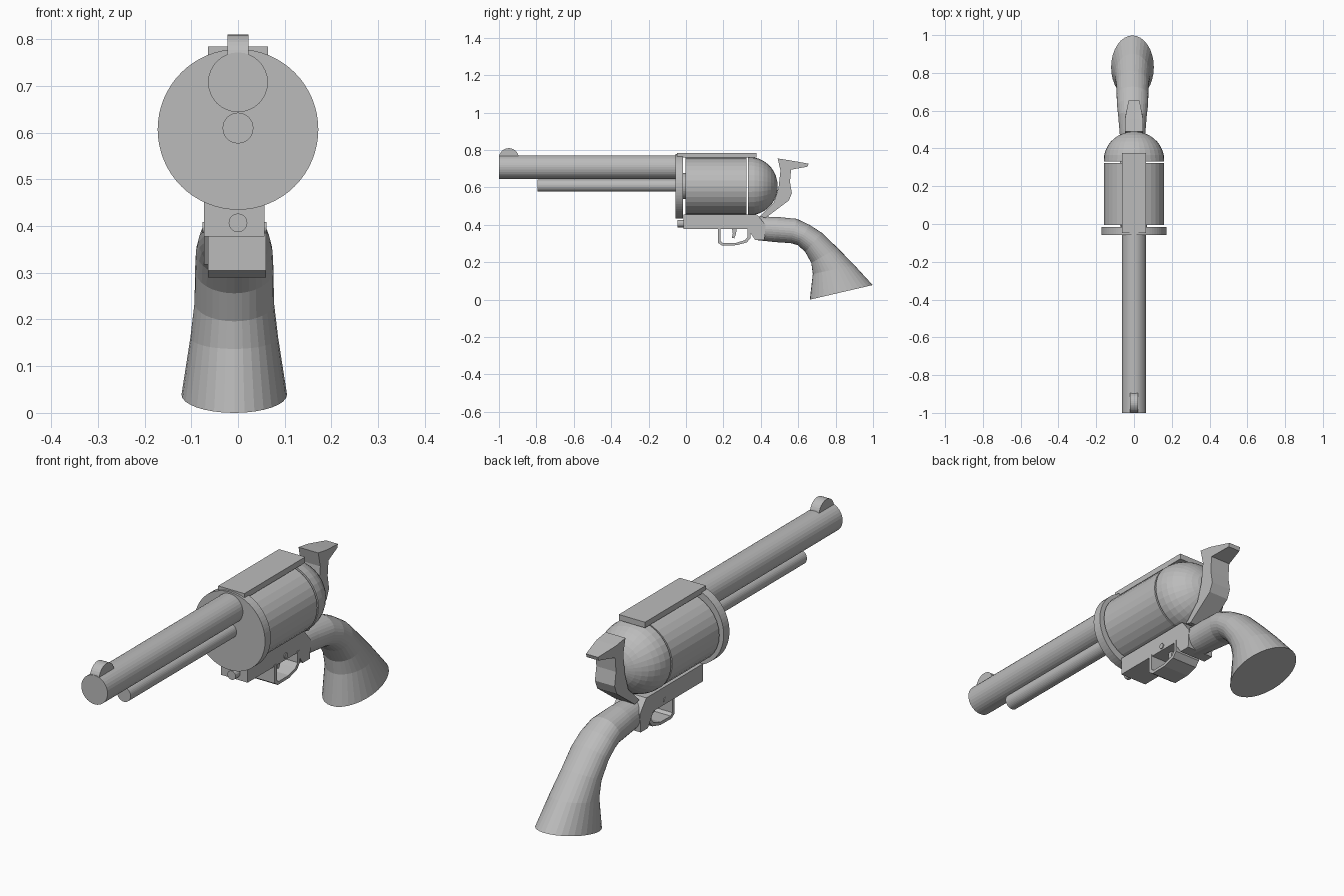
import bpy, bmesh, math
from mathutils import Vector

cube = bpy.data.objects.get("Cube")
if cube:
    bpy.data.objects.remove(cube, do_unlink=True)

grey = bpy.data.materials.new("gunmetal_grey")
grey.use_nodes = True
colour = (0.5, 0.5, 0.5, 1)
grey.diffuse_color = colour
grey.node_tree.nodes["Principled BSDF"].inputs["Base Color"].default_value = colour


def finish(name, bm):
    """Turn a bmesh into a flat-shaded object."""
    bmesh.ops.recalc_face_normals(bm, faces=bm.faces)
    mesh = bpy.data.meshes.new(name)
    bm.to_mesh(mesh)
    bm.free()
    mesh.materials.append(grey)
    obj = bpy.data.objects.new(name, mesh)
    bpy.context.collection.objects.link(obj)
    return obj


def loft(name, rings):
    """Skin a list of closed rings and cap both ends."""
    bm = bmesh.new()
    loops = [[bm.verts.new(p) for p in ring] for ring in rings]
    n = len(loops[0])
    for a, b in zip(loops, loops[1:]):
        for i in range(n):
            j = (i + 1) % n
            bm.faces.new((a[i], a[j], b[j], b[i]))
    bm.faces.new(loops[0])
    bm.faces.new(loops[-1])
    return finish(name, bm)


def ellipse(centre, side, up, n=32):
    """Ring around centre, spanned by half-axis vectors."""
    angles = [2 * math.pi * i / n for i in range(n)]
    return [Vector(centre) + side * math.cos(a) + up * math.sin(a) for a in angles]


def turned(name, z, profile, squash=1.0, n=32):
    """Part turned about an axis along y; profile holds (y, radius)."""
    return loft(name, [ellipse((0, y, z), Vector((r, 0, 0)),
                               Vector((0, 0, r * squash)), n) for y, r in profile])


def cross_pin(name, y, z, r, x0, x1, n=32):
    return loft(name, [ellipse((x, y, z), Vector((0, r, 0)), Vector((0, 0, r)), n)
                       for x in (x0, x1)])


def plate(name, outline, half, centre=0.0):
    """Side outline of (y, z) points given thickness; half may vary with y."""
    width = half if callable(half) else lambda y: half
    return loft(name, [[(centre + s * width(y), y, z) for y, z in outline]
                       for s in (-1, 1)])


# Barrel, rod under it, and front sight
turned("barrel", 0.708, [(-1, 0.064), (-0.04, 0.064)])
turned("ejector_rod", 0.61, [(-0.795, 0.033), (-0.04, 0.033)])
cross_pin("front_sight", -0.947, 0.757, 0.053, -0.022, 0.022)

# Front shield, axle and chamber drum
AXIS = 0.607
turned("front_shield", AXIS, [(-0.057, 0.172), (-0.017, 0.172)], n=64)
turned("drum_axle", AXIS, [(-0.03, 0.07), (0.01, 0.07)])
turned("drum", AXIS, [(-0.004, 0.16), (0.324, 0.16)], 0.95)

# Rounded recoil shield behind the drum
R = 0.16
dome = [(0.332, R)] + [(0.34 + 0.15 * math.sin(a), R * math.cos(a))
                       for a in (math.pi / 2 * i / 9 for i in range(9))]
dome.append((0.49, 0.003))
turned("recoil_dome", AXIS, dome, 0.97)

# Strap over the drum
plate("top_strap", [(-0.047, 0.76), (0.377, 0.76), (0.377, 0.785), (-0.047, 0.785)], 0.064)

# Lower frame, with its screw and trigger pin
plate("lower_frame", [(-0.014, 0.455), (0.38, 0.455), (0.425, 0.40), (0.42, 0.318),
                      (0.37, 0.318), (0.33, 0.378), (-0.014, 0.378)], 0.065, -0.008)
turned("frame_screw", 0.407, [(-0.045, 0.02), (0.0, 0.02)], n=16)
cross_pin("trigger_pin", 0.25, 0.397, 0.012, -0.076, 0.061, 12)

# Trigger guard: an open band swept along a side path
outer = [(0.17, 0.385), (0.17, 0.305), (0.192, 0.29), (0.27, 0.291),
         (0.325, 0.306), (0.345, 0.33), (0.345, 0.385)]
inner = [(0.185, 0.385), (0.185, 0.313), (0.198, 0.303), (0.268, 0.304),
         (0.315, 0.318), (0.33, 0.336), (0.33, 0.385)]
plate("trigger_guard", outer + inner[::-1], 0.062, -0.002)

# Trigger
plate("trigger", [(0.245, 0.385), (0.25, 0.355), (0.245, 0.33), (0.258, 0.328),
                  (0.268, 0.352), (0.27, 0.385)], 0.02)

# Hammer, its spur narrowing towards the back
plate("hammer", [(0.49, 0.755), (0.555, 0.745), (0.655, 0.727), (0.65, 0.711),
                 (0.562, 0.695), (0.556, 0.63), (0.566, 0.57), (0.55, 0.53),
                 (0.425, 0.437), (0.395, 0.445), (0.47, 0.52), (0.495, 0.60),
                 (0.505, 0.69)],
      lambda y: 0.048 if y < 0.57 else 0.029)

# Curved grip: (upper edge, lower edge, half width) per section
sections = [((0.38, 0.445), (0.38, 0.318), 0.06),
            ((0.49, 0.442), (0.475, 0.308), 0.068),
            ((0.593, 0.432), (0.56, 0.302), 0.076),
            ((0.66, 0.40), (0.597, 0.292), 0.082),
            ((0.727, 0.357), (0.637, 0.256), 0.084),
            ((0.81, 0.277), (0.67, 0.196), 0.085),
            ((0.90, 0.185), (0.678, 0.137), 0.094),
            ((0.998, 0.078), (0.662, 0.0), 0.113)]
rings = []
for top, bottom, half in sections:
    t, b = Vector((-0.008, *top)), Vector((-0.008, *bottom))
    rings.append(ellipse((t + b) / 2, Vector((half, 0, 0)), (t - b) / 2))
loft("grip", rings)
